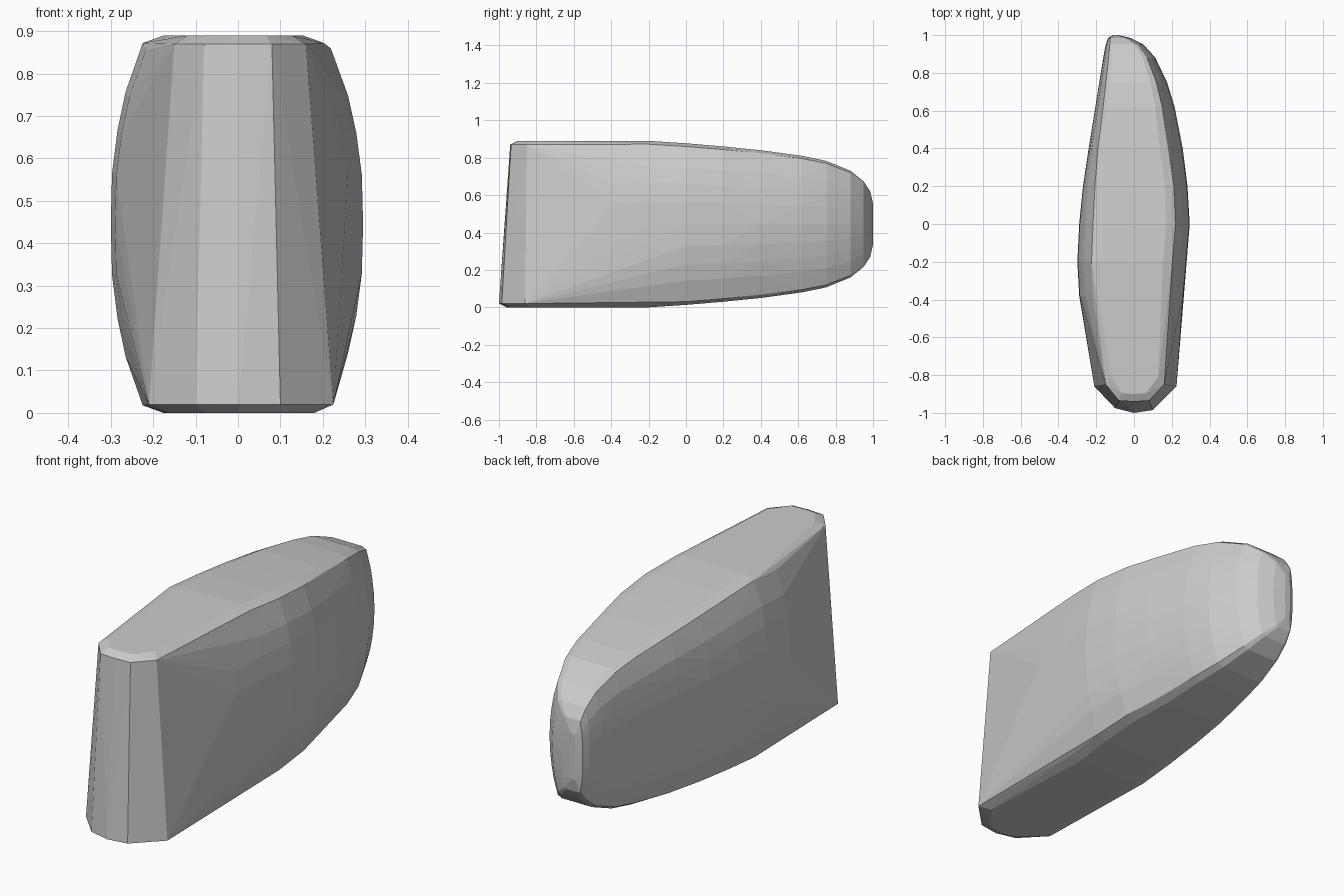
import bpy, bmesh

MID = 0.445
pts = []

# Blunt front end: a wide rounded foot narrowing to the top, with small bevels
foot = [(-0.21, -0.86), (-0.10, -0.975), (0, -1.0), (0.10, -0.985), (0.225, -0.86)]
head = [(-0.15, -0.85), (-0.08, -0.935), (0, -0.94), (0.08, -0.935), (0.16, -0.85)]
for outline, z_rim, z_flat in ((foot, 0.02, 0.0), (head, 0.87, 0.89)):
    for x, y in outline:
        pts.append((x, y, z_rim))
        pts.append((x * 0.8, y + 0.04, z_flat))

# Body stations: y, left x, right x, half height, squareness of the left wall
stations = [
    (-0.38, -0.29, 0.262, 0.425, 0.0),
    (-0.20, -0.30, 0.278, 0.445, 0.0),
    (0.00, -0.29, 0.295, 0.432, 0.1),
    (0.20, -0.27, 0.283, 0.415, 0.3),
    (0.40, -0.24, 0.258, 0.395, 0.6),
    (0.62, -0.20, 0.215, 0.365, 0.8),
    (0.75, -0.182, 0.175, 0.338, 0.7),
    (0.88, -0.163, 0.113, 0.285, 0.5),
    (0.95, -0.150, 0.050, 0.228, 0.4),
    (0.985, -0.138, -0.02, 0.175, 0.3),
    (1.00, -0.11, -0.08, 0.11, 0.0),
]
# Cross-section: height fraction, width fraction
section = [(0, 1), (0.27, 0.99), (0.5, 0.945), (0.7, 0.88), (0.96, 0.74), (1, 0.57)]
for y, xl, xr, h, square in stations:
    centre = (xl + xr) / 2
    half = (xr - xl) / 2
    for f, w in section:
        wl = w + (1 - w) * square * (0.75 if f < 0.9 else 0.4)
        wr = w if y < 0.3 else w - 0.06 * f
        for s in (-1, 1):
            z = MID + s * f * h
            pts.append((centre - half * wl, y, z))
            pts.append((centre + half * wr, y, z))

# Wrap the sections in one faceted skin
bm = bmesh.new()
for p in pts:
    bm.verts.new(p)
res = bmesh.ops.convex_hull(bm, input=bm.verts[:])
loose = [v for v in bm.verts if not v.link_faces]
bmesh.ops.delete(bm, geom=loose, context='VERTS')
bmesh.ops.recalc_face_normals(bm, faces=bm.faces[:])
mesh = bpy.data.meshes.new("smooth_stone")
bm.to_mesh(mesh)
bm.free()
obj = bpy.data.objects.new("smooth_stone", mesh)
bpy.context.collection.objects.link(obj)
